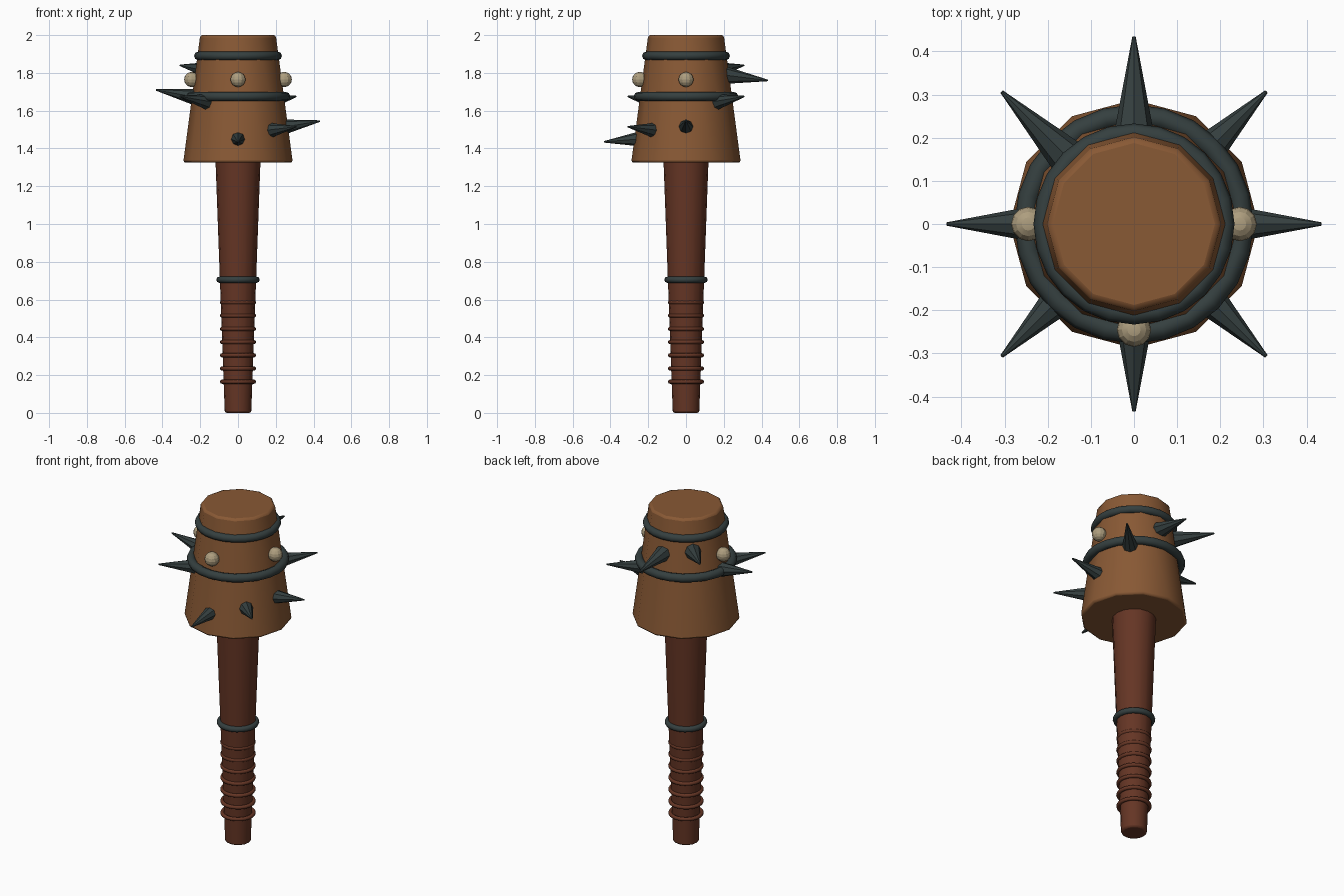
import bpy, math
from mathutils import Vector

cube = bpy.data.objects.get("Cube")
if cube:
    bpy.data.objects.remove(cube, do_unlink=True)


def material(name, rgb):
    m = bpy.data.materials.new(name)
    m.use_nodes = True
    m.diffuse_color = (*rgb, 1)
    m.node_tree.nodes["Principled BSDF"].inputs["Base Color"].default_value = (*rgb, 1)
    return m


HEAD_WOOD = material("head wood", (0.25, 0.10, 0.035))
GRIP_WOOD = material("handle wood", (0.13, 0.036, 0.018))
IRON = material("dark iron", (0.035, 0.05, 0.05))
BONE = material("bone", (0.42, 0.34, 0.21))


def finish(name, mat, angle=40):
    ob = bpy.context.object
    ob.name = name
    ob.data.materials.append(mat)
    bpy.ops.object.shade_smooth_by_angle(angle=math.radians(angle))
    return ob


def tapered(name, mat, sides, r1, r2, start, end, bevel=0):
    """Tapered cylinder between two points."""
    start, end = Vector(start), Vector(end)
    axis = end - start
    bpy.ops.mesh.primitive_cone_add(
        vertices=sides, radius1=r1, radius2=r2, depth=axis.length,
        location=(start + end) / 2, rotation=axis.to_track_quat('Z', 'Y').to_euler())
    ob = finish(name, mat)
    if bevel:
        mod = ob.modifiers.new("soft_rim", 'BEVEL')
        mod.width = bevel
        mod.segments = 2
        mod.limit_method = 'ANGLE'
        mod.angle_limit = math.radians(50)
    return ob


def ring(name, mat, z, radius, thickness):
    bpy.ops.mesh.primitive_torus_add(
        major_segments=24, minor_segments=8, major_radius=radius,
        minor_radius=thickness, location=(0, 0, z))
    return finish(name, mat, 60)


# Shaft and head
tapered("handle", GRIP_WOOD, 16, 0.07, 0.12, (0, 0, 0), (0, 0, 1.36), 0.01)
head = tapered("club_head", HEAD_WOOD, 12, 0.29, 0.20, (0, 0, 1.325), (0, 0, 2), 0.012)

# Grip windings
for i in range(7):
    ring(f"grip_winding_{i + 1}", GRIP_WOOD, 0.165 + 0.07 * i, 0.085, 0.011)

# Iron bands
ring("handle_band", IRON, 0.705, 0.098, 0.017)
ring("lower_head_band", IRON, 1.675, 0.252, 0.025)
ring("upper_head_band", IRON, 1.89, 0.21, 0.023)

# Spikes winding round the head: base height, tip height, starting at the front
heights = [(1.455, 1.435), (1.49, 1.515), (1.505, 1.545), (1.64, 1.675),
           (1.79, 1.76), (1.81, 1.84), (1.665, 1.71), (1.64, 1.675)]
for i, (base_z, tip_z) in enumerate(heights):
    a = math.radians(45 * i - 90)
    c, s = math.cos(a), math.sin(a)
    tapered(f"spike_{i + 1}", IRON, 8, 0.05, 0.004,
            (0.19 * c, 0.19 * s, base_z), (0.434 * c, 0.434 * s, tip_z))

# Bone studs
for name, x, y in (("front", 0, -1), ("left", 1, 0), ("right", -1, 0)):
    bpy.ops.mesh.primitive_uv_sphere_add(
        segments=12, ring_count=8, radius=0.04, location=(x * 0.245, y * 0.245, 1.765))
    finish(f"{name}_stud", BONE, 20)
